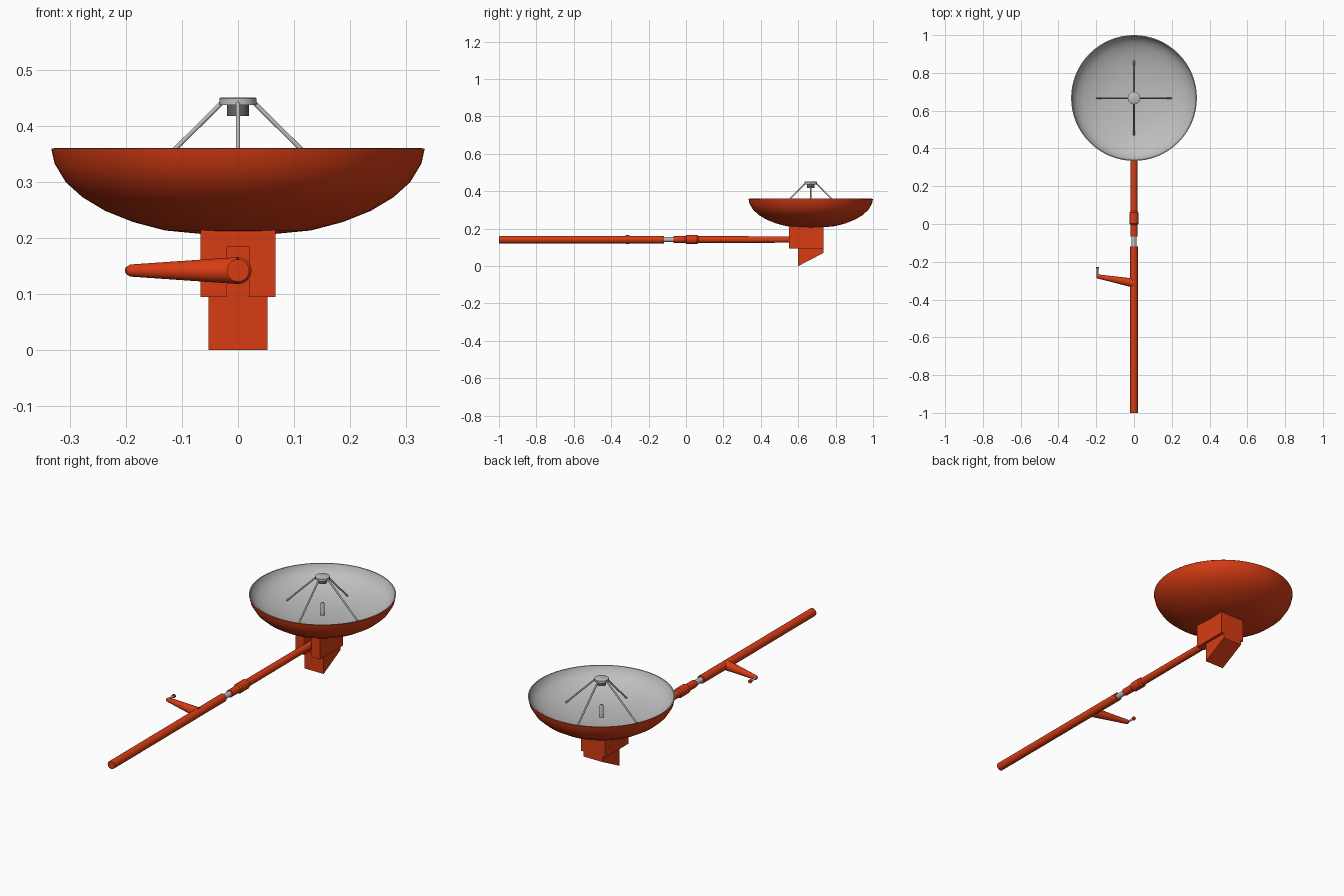
import bpy, bmesh, math
from mathutils import Vector

if "Cube" in bpy.data.objects:
    bpy.data.objects.remove(bpy.data.objects["Cube"])


def mat(name, c):
    m = bpy.data.materials.new(name)
    m.diffuse_color = (*c, 1)
    m.use_nodes = True
    m.node_tree.nodes["Principled BSDF"].inputs["Base Color"].default_value = m.diffuse_color
    return m


RED = mat("orange_red", (0.68, 0.045, 0.007))
GREY = mat("light_grey", (0.52, 0.52, 0.52))
DARK = mat("dark_grey", (0.13, 0.13, 0.13))
AZ = 0.142          # height of the arm axis
DY = 0.667          # dish centre in y


def finish(name, bm, m, smooth=True):
    me = bpy.data.meshes.new(name)
    bm.to_mesh(me)
    bm.free()
    me.materials.append(m)
    ob = bpy.data.objects.new(name, me)
    bpy.context.collection.objects.link(ob)
    if smooth:
        bpy.ops.object.select_all(action='DESELECT')
        bpy.context.view_layer.objects.active = ob
        ob.select_set(True)
        bpy.ops.object.shade_smooth_by_angle(angle=math.radians(35))
    return ob


def lathe(name, profile, start, axis, m, n=32):
    """Revolve (radius, distance) points about an axis through start."""
    rot = Vector((0, 0, 1)).rotation_difference(Vector(axis)).to_matrix()
    start = Vector(start)
    bm = bmesh.new()
    rings = []
    for r, h in profile:
        if r == 0:
            rings.append([bm.verts.new(rot @ Vector((0, 0, h)) + start)] * n)
        else:
            rings.append([bm.verts.new(rot @ Vector((r * math.cos(2 * math.pi * i / n),
                          r * math.sin(2 * math.pi * i / n), h)) + start) for i in range(n)])
    for a, b in zip(rings, rings[1:]):
        for i in range(n):
            j = (i + 1) % n
            vs = list(dict.fromkeys((a[i], a[j], b[j], b[i])))
            if len(vs) > 2:
                bm.faces.new(vs)
    bmesh.ops.recalc_face_normals(bm, faces=bm.faces)
    return finish(name, bm, m)


def rod(name, p, q, r1, r2, m, n=24):
    d = Vector(q) - Vector(p)
    return lathe(name, [(0, 0), (r1, 0), (r2, d.length), (0, d.length)], p, d.normalized(), m, n)


def prism(name, outline, axis, lo, hi, m):
    """Extrude a 2D outline along x (outline y,z) or y (outline x,z)."""
    def put(p, t):
        return (t, p[0], p[1]) if axis == 'x' else (p[0], t, p[1])
    bm = bmesh.new()
    a = [bm.verts.new(put(p, lo)) for p in outline]
    b = [bm.verts.new(put(p, hi)) for p in outline]
    bm.faces.new(a)
    bm.faces.new(b)
    for i in range(len(a)):
        j = (i + 1) % len(a)
        bm.faces.new((a[i], a[j], b[j], b[i]))
    bmesh.ops.recalc_face_normals(bm, faces=bm.faces)
    return finish(name, bm, m, False)


# dish: red outer shell, shallower grey inner bowl
bowl = [(0, 0.205), (0.067, 0.208), (0.13, 0.214), (0.187, 0.229), (0.237, 0.249),
        (0.277, 0.273), (0.307, 0.3), (0.327, 0.333), (0.333, 0.36)]
inner = [(r * 0.985, 0.36 - (0.36 - z) * 0.68) for r, z in bowl]
lathe("dish_shell", bowl + [inner[-1]] + inner[-2::-1], (0, DY, -0.0005), (0, 0, 1), RED, 64)
lathe("dish_inner_bowl", [(0.333, 0.36)] + inner[::-1], (0, DY, 0.0005), (0, 0, 1), GREY, 64)
inner_ob = bpy.data.objects["dish_inner_bowl"]
if inner_ob.data.polygons[-1].normal.z < 0:
    inner_ob.data.flip_normals()

# feed above the dish: cap, dark receiver, centre post and four struts
lathe("feed_cap", [(0, 0.437), (0.033, 0.437), (0.033, 0.449), (0.03, 0.451), (0, 0.451)],
      (0, DY, 0), (0, 0, 1), GREY)
rod("feed_receiver", (0, DY, 0.418), (0, DY, 0.438), 0.02, 0.02, DARK)
lathe("centre_post", [(0, 0.24), (0.009, 0.24), (0.009, 0.312), (0.006, 0.318), (0, 0.32)],
      (0, DY, 0), (0, 0, 1), GREY, 16)
for i, (dx, dy) in enumerate([(1, 0), (0, 1), (-1, 0), (0, -1)]):
    rod(f"feed_strut_{i + 1}", (dx * 0.198, DY + dy * 0.198, 0.274),
        (dx * 0.03, DY + dy * 0.03, 0.44), 0.004, 0.004, GREY, 12)

# mount under the dish: slotted front block, rear block, slanted foot
prism("mount_front", [(-0.067, 0.095), (-0.02, 0.095), (-0.02, 0.185), (0.02, 0.185),
                      (0.02, 0.095), (0.067, 0.095), (0.067, 0.214), (-0.067, 0.214)],
      'y', 0.55, 0.6, RED)
prism("mount_block", [(0.6, 0.095), (0.735, 0.095), (0.735, 0.214), (0.6, 0.214)],
      'x', -0.067, 0.067, RED)
prism("mount_foot", [(0.6, 0), (0.735, 0.07), (0.735, 0.097), (0.6, 0.097)],
      'x', -0.053, 0.053, RED)

# long arm: pole, grey coupling, collar and rod into the mount
lathe("pole", [(0, 0), (0.02, 0), (0.02, 0.882), (0, 0.882)], (0, -1, AZ), (0, 1, 0), RED)
rod("coupling", (0, -0.125, AZ), (0, -0.06, AZ), 0.013, 0.013, GREY)
lathe("collar_and_rod", [(0, -0.067), (0.018, -0.067), (0.018, -0.005), (0.024, 0.002),
                         (0.024, 0.06), (0.018, 0.068), (0.017, 0.605), (0, 0.605)],
      (0, 0, AZ), (0, 1, 0), RED)

# tapered side handle with rounded tip and a small knob
tip = Vector((-0.189, -0.278, AZ))
base = Vector((0, -0.313, AZ))
length = (tip - base).length
lathe("side_handle", [(0, 0), (0.024, 0), (0.011, length)] +
      [(0.011 * math.cos(a), length + 0.011 * math.sin(a)) for a in (0.4, 0.8, 1.2)] +
      [(0, length + 0.011)], base, (tip - base).normalized(), RED)
rod("knob_stem", (-0.193, -0.278, AZ), (-0.193, -0.234, AZ), 0.005, 0.005, GREY, 16)
rod("knob_cap", (-0.193, -0.236, AZ), (-0.193, -0.227, AZ), 0.009, 0.009, RED, 16)
